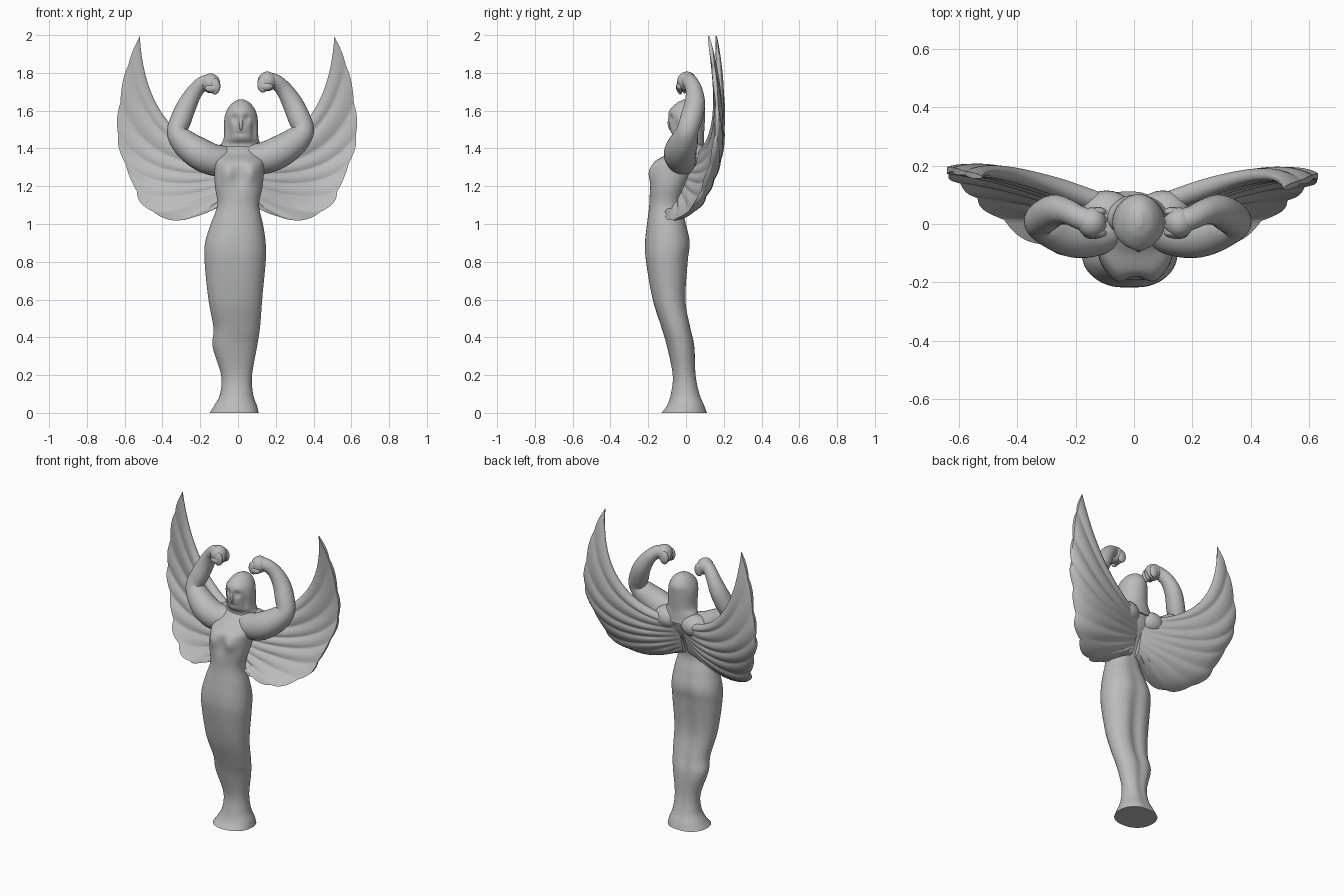
import bpy, bmesh
from math import sin, cos, pi, exp, copysign
from mathutils import Vector

cube = bpy.data.objects.get("Cube")
if cube:
    bpy.data.objects.remove(cube)

stone = bpy.data.materials.new("grey_stone")
stone.use_nodes = True
grey = (0.5, 0.5, 0.5, 1)
stone.diffuse_color = grey
stone.node_tree.nodes["Principled BSDF"].inputs["Base Color"].default_value = grey


def finish(name, bm):
    bmesh.ops.recalc_face_normals(bm, faces=bm.faces)
    mesh = bpy.data.meshes.new(name)
    bm.to_mesh(mesh)
    bm.free()
    mesh.materials.append(stone)
    obj = bpy.data.objects.new(name, mesh)
    bpy.context.collection.objects.link(obj)
    bpy.ops.object.select_all(action="DESELECT")
    obj.select_set(True)
    bpy.context.view_layer.objects.active = obj
    bpy.ops.object.shade_smooth_by_angle(angle=pi / 3)


def loft(name, rings):
    """Skin a list of closed, even rings and close both ends with strips."""
    bm = bmesh.new()
    rows = [[bm.verts.new(p) for p in ring] for ring in rings]
    count = len(rows[0])
    for low, high in zip(rows, rows[1:]):
        for i in range(count):
            j = (i + 1) % count
            bm.faces.new((low[i], low[j], high[j], high[i]))
    for row in (rows[0], rows[-1]):
        for i in range(count // 2 - 1):
            bm.faces.new((row[i], row[i + 1], row[count - 2 - i], row[count - 1 - i]))
    finish(name, bm)


def spline(points, t):
    """Smooth curve through tuples of any length, t from 0 to 1."""
    last = len(points) - 1
    i = min(int(t * last), last - 1)
    f = t * last - i
    quad = [points[min(max(k, 0), last)] for k in range(i - 1, i + 3)]
    return [b + 0.5 * f * (c - a + f * (2 * a - 5 * b + 4 * c - d + f * (3 * (b - c) + d - a)))
            for a, b, c, d in zip(*quad)]


def blob(name, centre, radii):
    bm = bmesh.new()
    bmesh.ops.create_uvsphere(bm, u_segments=24, v_segments=14, radius=1)
    bmesh.ops.scale(bm, vec=radii, verts=bm.verts)
    bmesh.ops.translate(bm, vec=centre, verts=bm.verts)
    finish(name, bm)


def bump(value, centre, width):
    return exp(-((value - centre) / width) ** 2)


def stacked(name, profile, shape, steps, sides=64):
    """Loft of ovals given as height, left, right, front and back limits."""
    rings = []
    for k in range(steps + 1):
        z, x0, x1, y0, y1 = spline(profile, k / steps)
        ring = []
        for i in range(sides):
            a = 2 * pi * (i + 0.5) / sides
            ring.append(shape(z, cos(a), sin(a), (x0 + x1) / 2, (y0 + y1) / 2,
                              (x1 - x0) / 2, (y1 - y0) / 2))
        rings.append(ring)
    loft(name, rings)


# Body: gown, hips, waist and chest, slightly squared in section
def body_shape(z, c, s, cx, cy, rx, ry):
    c, s = (copysign(abs(v) ** 0.92, v) for v in (c, s))
    fold = 1 + 0.012 * sin(9 * z + 4 * c) * bump(z, 0.55, 0.35)
    if s > 0:
        cleft = 0.2 * bump(z, 0.55, 0.42)
    else:
        cleft = 0.15 * bump(z, 1.25, 0.07) + 0.04 * bump(z, 0.8, 0.2)
    y = s * ry * (1 - cleft * bump(c, 0, 0.3))
    if s < 0:
        y -= 0.014 * bump(z, 1.27, 0.05) * bump(abs(c), 0.5, 0.25)
    return (cx + c * rx * fold, cy + y * fold, z)


body = [(0, -.15, .11, -.13, .115), (.04, -.125, .1, -.1, .1), (.1, -.095, .08, -.08, .075),
        (.2, -.09, .075, -.07, .055), (.35, -.135, .1, -.1, .05), (.45, -.13, .115, -.13, .03),
        (.6, -.155, .128, -.178, .005), (.8, -.177, .148, -.215, .018),
        (.9, -.175, .147, -.22, .028), (1, -.145, .132, -.208, .005),
        (1.1, -.11, .112, -.195, -.02), (1.2, -.122, .13, -.195, .01),
        (1.28, -.125, .138, -.195, .06), (1.33, -.125, .14, -.17, .08),
        (1.37, -.11, .125, -.1, .09), (1.41, -.08, .1, -.05, .08), (1.45, -.03, .05, 0, .05)]
stacked("body", body, body_shape, 110)


# Head with long hair, eye hollows and a narrow face
def head_shape(z, c, s, cx, cy, rx, ry):
    y = s * ry
    if s < 0:
        y += 0.014 * bump(abs(c), 0.38, 0.2) * bump(z, 1.56, 0.022)
        y += 0.014 * bump(abs(c), 0.72, 0.14) * bump(z, 1.5, 0.06)
        y += 0.006 * bump(c, 0, 0.3) * bump(z, 1.478, 0.008)
    return (cx + c * rx, cy + y, z)


head = [(1.36, -.115, .145, -.06, .1), (1.42, -.09, .12, -.05, .095),
        (1.46, -.075, .108, -.075, .095), (1.55, -.073, .105, -.092, .1),
        (1.6, -.06, .093, -.088, .1), (1.64, -.03, .065, -.05, .075), (1.66, .005, .03, -.01, .035)]
stacked("head", head, head_shape, 60)
blob("nose", (.016, -.08, 1.535), (.012, .017, .04))

# Arms, flexed upwards, each a tube of changing thickness with a clenched fist
arm = [(.05, .01, 1.34, .08), (.14, -.025, 1.35, .084), (.22, -.03, 1.383, .085),
       (.3, -.01, 1.437, .074), (.345, .008, 1.495, .058), (.322, .03, 1.565, .059),
       (.288, .047, 1.64, .054), (.245, .042, 1.71, .044), (.2, .022, 1.752, .04),
       (.16, .008, 1.757, .045)]


def build_arm(side, sign, stretch, drop):
    def place(x, y, z):
        return Vector((sign * stretch * x, y, z - drop))

    rings, steps = [], 54
    for k in range(steps + 1):
        t = k / steps
        x, y, z, r = spline(arm, t)
        before = spline(arm, max(t - 0.01, 0))
        after = spline(arm, min(t + 0.01, 1))
        along = Vector(after[:3]) - Vector(before[:3])
        across = along.cross(Vector((0, 1, 0))).normalized()
        depth = across.cross(along).normalized()
        ring = []
        for i in range(28):
            a = 2 * pi * i / 28
            p = Vector((x, y, z)) + r * (cos(a) * across + sin(a) * depth)
            ring.append(place(*p))
        rings.append(ring)
    loft(side + "_arm", rings)
    blob(side + "_fist", place(.155, .005, 1.755), (.05, .052, .052))
    for f in range(4):
        blob(side + "_finger", place(.132, -.031 + f * .024, 1.738 + .006 * sin(f)),
             (.03, .017, .042))
    blob(side + "_thumb", place(.15, -.034, 1.728), (.035, .018, .022))
    blob(side + "_shoulder", place(.1, .04, 1.36), (.09, .075, .07))


build_arm("left", 1, 1, 0)
build_arm("right", -1, .935, .01)

# Wings: feathers fan from the back to a scalloped outer edge
wing_edge = [(.515, .14, 1.995), (.583, .16, 1.83), (.628, .175, 1.6), (.627, .16, 1.42),
             (.565, .115, 1.25), (.495, .05, 1.1), (.34, -.055, 1.02), (.2, -.1, 1.045),
             (.11, -.09, 1.085)]
root_top, root_bottom = Vector((.01, .04, 1.36)), Vector((.02, -.03, 1.12))
bow = Vector((.22, .145, -.25))
feathers, across_steps, along_steps = 9, 90, 36


def wing_point(s, t, face, sign):
    root = root_top.lerp(root_bottom, t)
    end = Vector(spline(wing_edge, t))
    control = (root + end) / 2 + bow * (1 - t)
    ridge = abs(sin(pi * feathers * t))
    tip = (end - control).normalized()
    p = (1 - s) ** 2 * root + 2 * s * (1 - s) * control + s * s * end
    p += tip * (0.016 * (ridge - 0.6) * s ** 6 * min(1, t * 8))
    rim = min(1, 12 * t, 12 * (1 - t)) ** 0.5
    thick = 0.006 + (0.006 + 0.024 * (1 - s) ** 1.5 + 0.01 * ridge * min(1, 4 * s)) * rim
    p.y += face * thick * (1 - 0.5 * s ** 8) - sign * 0.02 * s ** 3 * (1 - t) ** 2
    return (sign * p.x - 0.005, p.y, p.z)


for side, sign in (("left", 1), ("right", -1)):
    spans = [i / across_steps for i in range(across_steps + 1)]
    rings = []
    for k in range(along_steps + 1):
        s = k / along_steps
        rings.append([wing_point(s, t, -1, sign) for t in spans]
                     + [wing_point(s, t, 1, sign) for t in reversed(spans)])
    loft(side + "_wing", rings)
